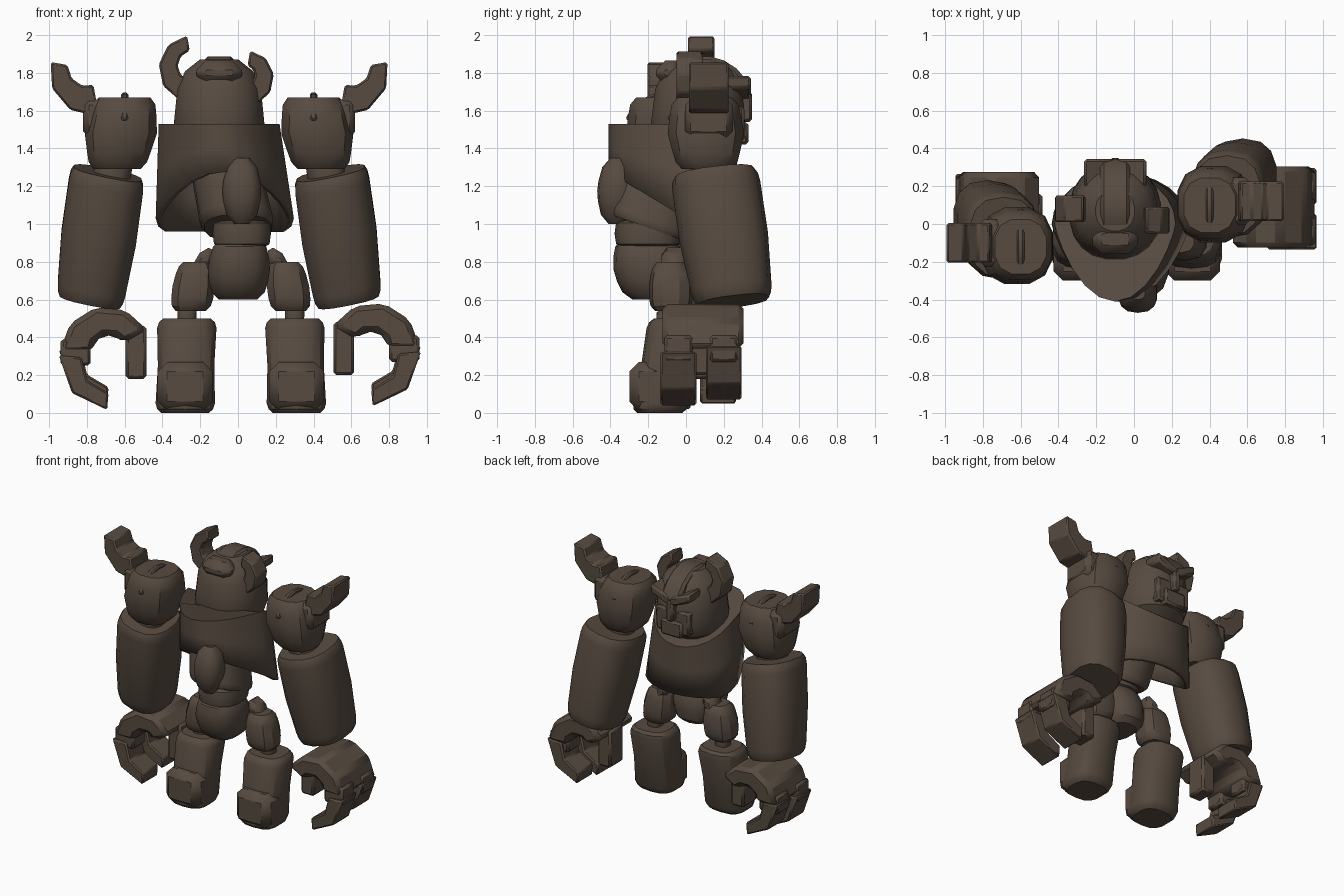
import bpy, bmesh, math
from mathutils import Vector

old = bpy.data.objects.get("Cube")
if old:
    bpy.data.objects.remove(old, do_unlink=True)

stone = bpy.data.materials.new("dark_brown_stone")
stone.use_nodes = True
stone.diffuse_color = (0.095, 0.07, 0.052, 1)
shader = stone.node_tree.nodes["Principled BSDF"]
shader.inputs["Base Color"].default_value = stone.diffuse_color


def placer(side, shift):
    """Return a function that leaves left points alone, and mirrors and shifts right ones."""
    def put(point):
        point = Vector(point)
        if side == "right":
            point.x = -point.x
            point += Vector(shift)
        return point
    return put


def finish(name, bm, bevel=0, thickness=0):
    """Turn a bmesh into a shaded object with optional thickness and bevel."""
    bmesh.ops.recalc_face_normals(bm, faces=bm.faces)
    mesh = bpy.data.meshes.new(name)
    bm.to_mesh(mesh)
    bm.free()
    mesh.materials.append(stone)
    obj = bpy.data.objects.new(name, mesh)
    bpy.context.collection.objects.link(obj)
    if thickness:
        modifier = obj.modifiers.new("Thickness", "SOLIDIFY")
        modifier.thickness = thickness
    if bevel:
        modifier = obj.modifiers.new("Bevel", "BEVEL")
        modifier.width = bevel
        modifier.segments = 1
    bpy.ops.object.select_all(action="DESELECT")
    obj.select_set(True)
    bpy.context.view_layer.objects.active = obj
    bpy.ops.object.shade_smooth_by_angle(angle=math.radians(32))


def skin(bm, loops, closed=True):
    """Join successive loops of points with quads, cap the start and maybe the end."""
    loops = [[bm.verts.new(point) for point in loop] for loop in loops]
    for low, high in zip(loops, loops[1:]):
        for i in range(len(low)):
            bm.faces.new((low[i - 1], low[i], high[i], high[i - 1]))
    bm.faces.new(loops[0])
    if closed:
        bm.faces.new(loops[-1])


def signed_power(value, power):
    return math.copysign(abs(value) ** power, value)


def barrel(name, base, tip, radius, put=Vector, sides=14, square=.8, ends=.7,
           rounding=.1, bulge=1.05, taper=1, lean=(0, 0)):
    """Squarish barrel from base to tip; rounding is the share taken by each soft end."""
    bm = bmesh.new()
    base, tip = Vector(base), Vector(tip)
    soft = [(0, ends), (rounding * .4, .7 + .3 * ends), (rounding, 1)]
    profile = soft + [(.5, bulge)] + [(1 - t, swell) for t, swell in reversed(soft)]
    loops = []
    for t, swell in profile:
        middle = base.lerp(tip, t)
        scale = swell * (1 + (taper - 1) * t)
        loop = []
        for i in range(sides):
            angle = math.tau * (i + .5) / sides
            x = radius[0] * scale * signed_power(math.cos(angle), square)
            y = radius[1] * scale * signed_power(math.sin(angle), square)
            loop.append(put(middle + Vector((x, y, lean[0] * x + lean[1] * y))))
        loops.append(loop)
    skin(bm, loops)
    finish(name, bm)


def arc_bar(name, centre, radius, angles, thick, depth, put=Vector,
            sideways=False, steps=4, bevel=.01):
    """Square bar bent along an arc; sideways arcs run in the y and z plane."""
    bm = bmesh.new()
    loops = []
    for i in range(steps + 1):
        t = i / steps
        angle = math.radians(angles[0] + (angles[1] - angles[0]) * t)
        half = (thick[0] + (thick[1] - thick[0]) * t) / 2
        loop = []
        for out, along in ((-half, -depth), (half, -depth), (half, depth), (-half, depth)):
            u = (radius + out) * math.cos(angle)
            v = (radius + out) * math.sin(angle)
            offset = (along / 2, u, v) if sideways else (u, along / 2, v)
            loop.append(put(Vector(centre) + Vector(offset)))
        loops.append(loop)
    skin(bm, loops)
    finish(name, bm, bevel)


def block(name, centre, size, put=Vector, shear=0, bevel=.015):
    """Chamfered box whose height may climb along x."""
    bm = bmesh.new()
    bmesh.ops.create_cube(bm, size=1)
    for vert in bm.verts:
        x, y, z = (a * b for a, b in zip(vert.co, size))
        vert.co = put(Vector(centre) + Vector((x, y, z + shear * x)))
    finish(name, bm, bevel)


def chest_loop(drop, sides=24):
    """Plan with a pointed back; the collar dips at the face, the rim slants below."""
    loop = []
    for i in range(sides):
        angle = math.tau * i / sides
        across, along = math.cos(angle), math.sin(angle)
        x = .32 * (1 + drop / 7) * across + .03 * drop
        y = .27 * along if along > 0 else -.41 * abs(along) ** 1.6
        collar = 1.53 - .8 * max(0, y - .02)
        rim = max(1.03 - .6 * y, .96)
        loop.append(Vector((x + MIDDLE, y, collar + (rim - collar) * drop)))
    return loop


MIDDLE = -.1   # the upper body stands a little to one side

# Chest shell, open underneath
chest = bmesh.new()
skin(chest, [chest_loop(drop) for drop in (0, .5, 1)], closed=False)
finish("chest_shell", chest, thickness=.03)

# Core of the body
barrel("abdomen", base=(0, -.2, .98), tip=(MIDDLE, -.1, 1.45), radius=(.2, .22),
       ends=.9, taper=.8, lean=(0, -.35))
barrel("waist", base=(.02, -.2, .88), tip=(.02, -.2, 1.02), radius=(.15, .17))
barrel("spine_bump", base=(.02, -.37, 1), tip=(.02, -.36, 1.35), radius=(.1, .1),
       ends=.4, rounding=.35)
barrel("pelvis", base=(0, -.16, .6), tip=(.01, -.21, .92), radius=(.16, .19),
       ends=.65, rounding=.3)

# Helmet, crest and face
barrel("helmet", base=(MIDDLE, .06, 1.36), tip=(MIDDLE, .07, 1.87), radius=(.26, .27),
       sides=20, square=.9, ends=.5, rounding=.3, taper=.8, bulge=1)
arc_bar("helmet_crest", (MIDDLE, .09, 1.62), radius=.24, angles=(15, 150), thick=(.06, .06),
        depth=.16, sideways=True, steps=8, bevel=.02)
block("crest_knob", (MIDDLE, -.08, 1.8), (.24, .16, .13), bevel=.05)
block("nose_guard", (MIDDLE, .3, 1.62), (.06, .1, .16))
block("mouth_guard", (MIDDLE, .26, 1.48), (.18, .14, .12))

for side in ("left", "right"):
    head = placer(side, (2 * MIDDLE, 0, 0))
    arm = placer(side, (-.2, -.22, 0))
    hand = placer(side, (.02, -.03, -.02))
    leg = placer(side, (.03, 0, 0))

    # Brow, cheek guard and curved horn; the right horn is taller
    block(side + "_brow", (-.02, .27, 1.72), (.17, .15, .07), head, shear=.4)
    block(side + "_cheek_guard", (-.02, .2, 1.53), (.12, .22, .18), head)
    tall = side == "right"
    horn_y = .08 if tall else .02
    arc_bar(side + "_helmet_horn", (.04, horn_y, 1.83 if tall else 1.78),
            radius=.13 if tall else .1, angles=(-70, 80), thick=(.12, .08), depth=.14, put=head)
    block(side + "_horn_socket", (.02, horn_y, 1.7), (.12, .16, .14), head)

    # Shoulder with a trim band and an upswept spike
    barrel(side + "_shoulder", base=(.44, .11, 1.29), tip=(.4, .1, 1.67), radius=(.17, .18),
           put=arm, sides=12, ends=.75, rounding=.25, bulge=1.1, taper=1.1)
    arc_bar(side + "_shoulder_band", (.4, .1, 1.48), radius=.2, angles=(20, 160),
            thick=(.03, .03), depth=.04, put=arm, sideways=True, steps=8)
    block(side + "_spike_mount", (.55, .12, 1.56), (.14, .25, .2), arm, bevel=.03)
    arc_bar(side + "_shoulder_spike", (.58, .12, 1.82), radius=.17, angles=(-100, 10),
            thick=(.17, .09), depth=.21, put=arm, steps=3)

    # Upper arm and the big forearm sleeve
    barrel(side + "_upper_arm", base=(.5, .14, 1.1), tip=(.44, .12, 1.4), radius=(.1, .1), put=arm)
    barrel(side + "_forearm", base=(.585, .25, .59), tip=(.49, .15, 1.27), radius=(.18, .21),
           put=arm, ends=.9, taper=1.12, lean=(.2, .12))

    # Hand: arched palm, thumb, and two knuckles with hooked fingers
    arc_bar(side + "_palm", (.71, .09, .34), radius=.17, angles=(0, 150), thick=(.17, .14),
            depth=.43, put=hand, bevel=.03)
    block(side + "_thumb", (.56, .11, .34), (.11, .16, .28), hand)
    for finger, y, lift in (("rear", -.04, 0), ("fore", .2, .03)):
        block(f"{side}_{finger}_knuckle", (.88, y, .34), (.16, .15, .14), hand)
        arc_bar(f"{side}_{finger}_finger", (.69, y, .3 + lift), radius=.22, angles=(5, -85),
                thick=(.12, .09), depth=.19, put=hand, steps=2)

    # Leg: thigh, hip wedge, knee peg, shin boot and its plates
    barrel(side + "_thigh", base=(.28, -.08, .54), tip=(.25, -.08, .8), radius=(.12, .12),
           put=leg, sides=10, rounding=.25, taper=.85)
    block(side + "_hip", (.21, -.06, .8), (.1, .14, .12), leg, shear=-.6, bevel=.03)
    barrel(side + "_knee", base=(.3, -.06, .45), tip=(.3, -.06, .6), radius=(.05, .05), put=leg)
    barrel(side + "_shin", base=(.31, -.14, 0), tip=(.3, -.05, .5), radius=(.16, .15),
           put=leg, square=.7, ends=.8, bulge=.95)
    block(side + "_toe_cap", (.31, -.2, .14), (.29, .2, .26), leg, bevel=.05)
    block(side + "_shin_plate", (.31, -.13, .38), (.15, .12, .22), leg, bevel=.03)
